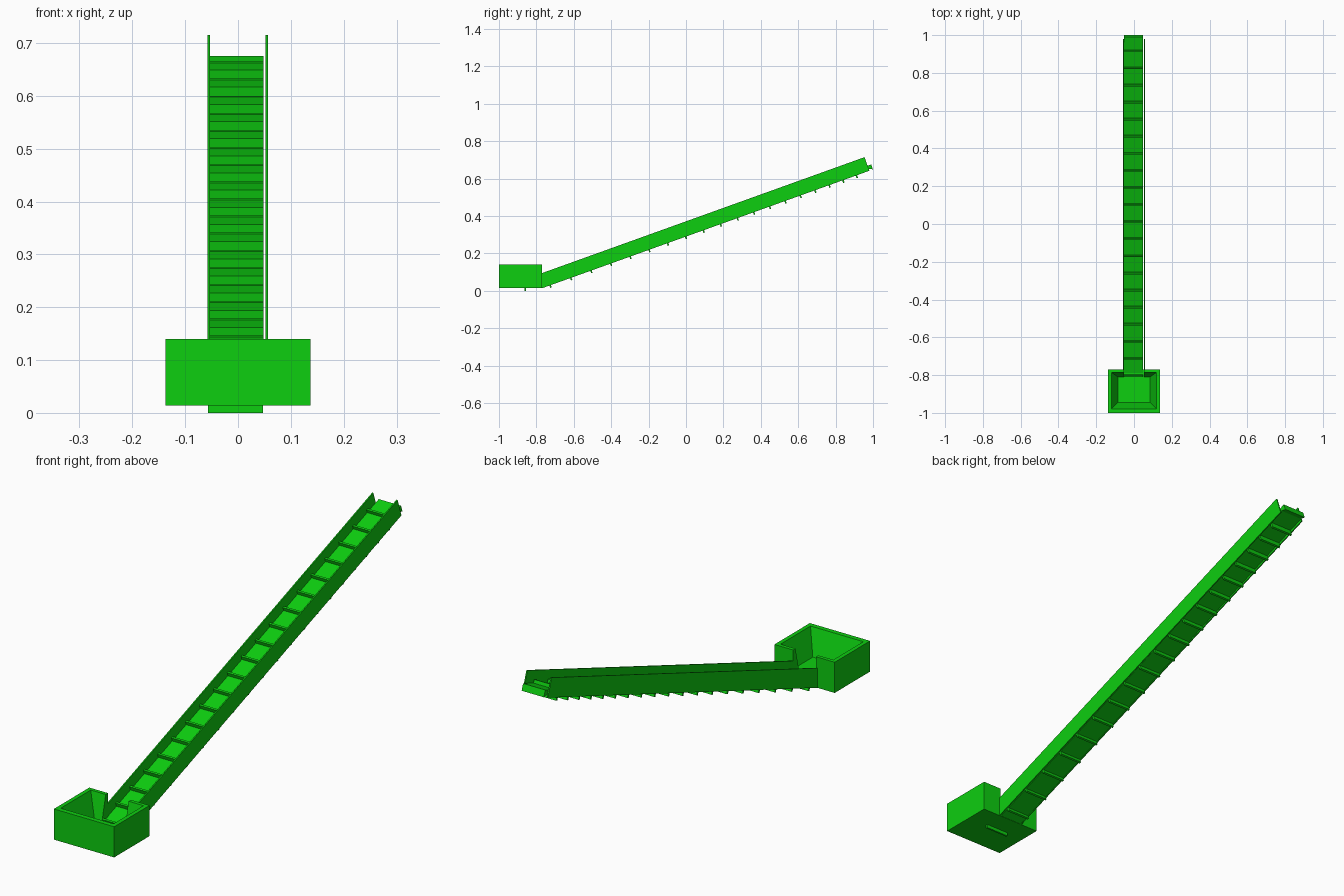
import bpy, bmesh, math

if "Cube" in bpy.data.objects:
    bpy.data.objects.remove(bpy.data.objects["Cube"], do_unlink=True)

green = bpy.data.materials.new("bright_green")
COLOR = (0.004, 0.62, 0.005, 1)
green.diffuse_color = COLOR
green.use_nodes = True
green.node_tree.nodes["Principled BSDF"].inputs["Base Color"].default_value = COLOR

START_Y, START_Z = -0.77, 0.014
ANGLE = math.atan(0.358)
BELT = (-0.053, 0.048)


def finish(name, bm):
    bmesh.ops.recalc_face_normals(bm, faces=bm.faces)
    mesh = bpy.data.meshes.new(name)
    bm.to_mesh(mesh)
    bm.free()
    mesh.materials.append(green)
    obj = bpy.data.objects.new(name, mesh)
    bpy.context.collection.objects.link(obj)
    return obj


def extrude_x(name, profile, x0, x1):
    """Solid from a (y, z) outline, running from x0 to x1."""
    bm = bmesh.new()
    face = bm.faces.new([bm.verts.new((x0, y, z)) for y, z in profile])
    out = bmesh.ops.extrude_face_region(bm, geom=[face])["geom"]
    verts = [v for v in out if isinstance(v, bmesh.types.BMVert)]
    bmesh.ops.translate(bm, verts=verts, vec=(x1 - x0, 0, 0))
    return finish(name, bm)


def incline(s, n):
    """Distance along and above the underside of the ramp, as (y, z)."""
    c, k = math.cos(ANGLE), math.sin(ANGLE)
    return START_Y + s * c - n * k, START_Z + s * k + n * c


def slat(name, s, n0, n1, t=0.008):
    corners = [(s, n0), (s + t, n0), (s + t, n1), (s, n1)]
    extrude_x(name, [incline(*p) for p in corners], *BELT)


# Hopper walls: a tapered wall section swept round three sides to the back mouth
MOUTH = 0.052
BOTTOM, TOP, FLOOR = 0.014, 0.14, 0.035
sections = [
    # outer, inner top and inner bottom plan points
    ((MOUTH, -0.77), (MOUTH, -0.785), (MOUTH, -0.81)),
    ((0.137, -0.77), (0.12, -0.785), (0.085, -0.81)),
    ((0.137, -1.0), (0.12, -0.98), (0.085, -0.945)),
]
sections += [tuple((-x, y) for x, y in sec) for sec in reversed(sections)]
bm = bmesh.new()
rings = []
for outer, rim, foot in sections:
    points = [(*outer, BOTTOM), (*outer, TOP), (*rim, TOP), (*foot, FLOOR), (*foot, BOTTOM)]
    rings.append([bm.verts.new(p) for p in points])
for a, b in zip(rings, rings[1:]):
    for i in range(5):
        j = (i + 1) % 5
        bm.faces.new((a[i], a[j], b[j], b[i]))
bm.faces.new(rings[0])
bm.faces.new(rings[-1])
finish("hopper_walls", bm)

# Hopper floor, reaching out through the mouth
extrude_x("hopper_floor", [(-0.945, BOTTOM), (-0.81, BOTTOM), (-0.81, FLOOR), (-0.945, FLOOR)],
          -0.085, 0.085)
extrude_x("mouth_floor", [(-0.81, BOTTOM), (-0.77, BOTTOM), (-0.77, FLOOR), (-0.81, FLOOR)],
          -MOUTH, MOUTH)

# Side rails
rail = [(START_Y, START_Z), (0.98, 0.642), (0.955, 0.715), (START_Y, 0.095)]
extrude_x("right_rail", rail, -0.058, -0.053)
extrude_x("left_rail", rail, 0.052, 0.057)

# Belt, with its return run drawn up towards the head end
belt = [(-0.01, 0.028), (1.88, 0.03), (1.88, 0.002), (1.86, 0.012), (0.9, 0.004), (0, 0.001)]
extrude_x("belt", [incline(*p) for p in belt], *BELT)

# Carrying slats, evenly spaced on top
for i in range(20):
    y = 0.925 - 0.0905 * i
    slat(f"upper_slat_{i + 1}", (y - START_Y) / math.cos(ANGLE), 0.025, 0.044)

# Return slats, closing up towards the head end
for i in range(19):
    y = -0.73 + 0.1115 * i - 0.00114 * i * i
    slat(f"lower_slat_{i + 1}", (y - START_Y) / math.cos(ANGLE), -0.013, 0.013)

# Slat showing below the hopper
extrude_x("tail_slat", [(-0.864, 0), (-0.856, 0), (-0.856, 0.02), (-0.864, 0.02)], -0.057, 0.047)
